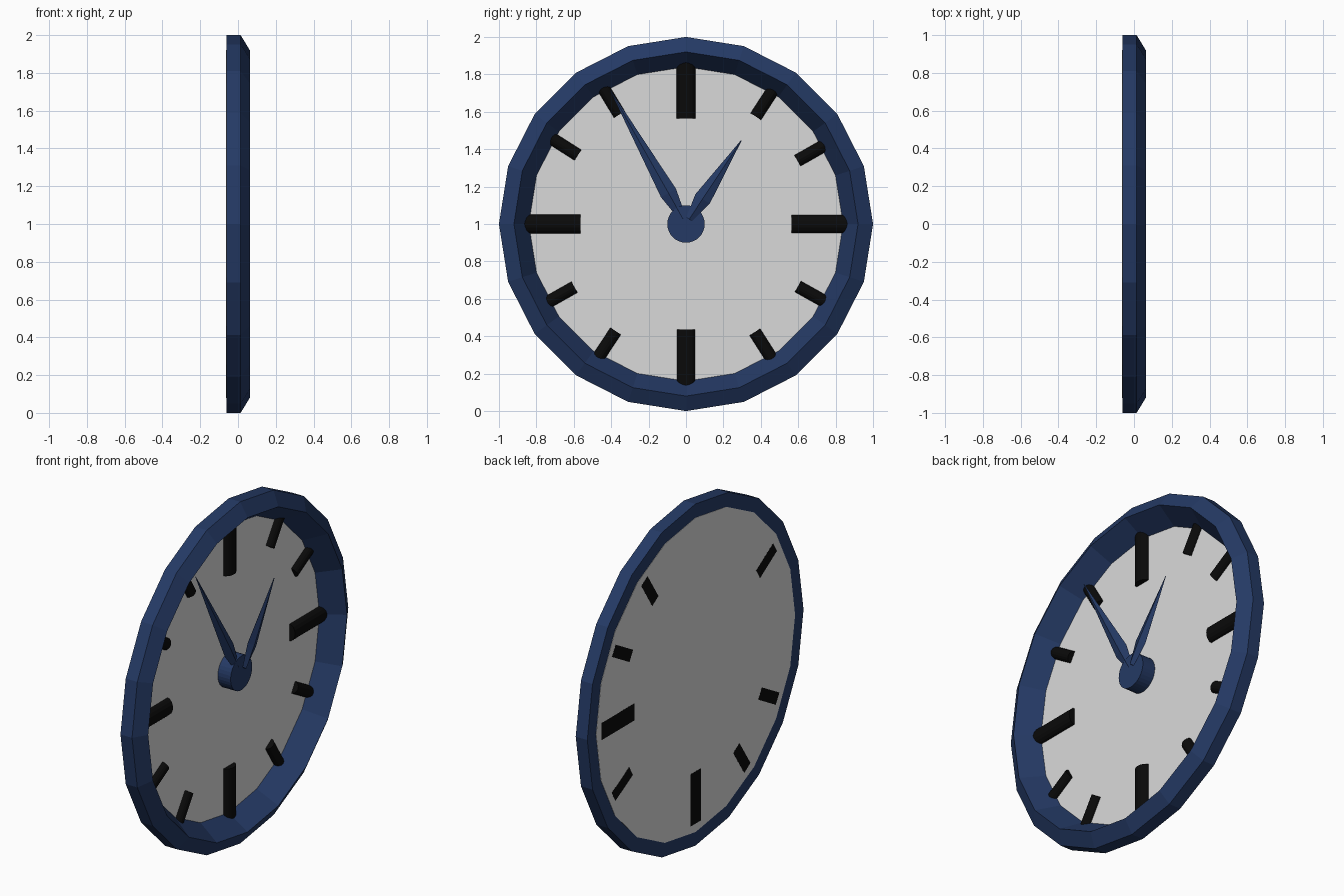
import bpy
import math
from math import sin, cos, pi, radians

if "Cube" in bpy.data.objects:
    bpy.data.objects.remove(bpy.data.objects["Cube"])


def material(name, rgb):
    m = bpy.data.materials.new(name)
    m.diffuse_color = (*rgb, 1)
    m.use_nodes = True
    m.node_tree.nodes["Principled BSDF"].inputs["Base Color"].default_value = m.diffuse_color
    return m


NAVY = material("navy blue", (0.018, 0.042, 0.13))
PALE = material("pale grey", (0.7, 0.7, 0.7))
BLACK = material("black", (0.003, 0.003, 0.003))


def place(r, side, x, angle):
    """Point at distance r along a clock angle (clockwise from 12), offset sideways."""
    a = radians(angle)
    return (x, r * sin(a) + side * cos(a), 1 + r * cos(a) - side * sin(a))


def build(name, verts, faces, mat):
    me = bpy.data.meshes.new(name)
    me.from_pydata(verts, [], faces)
    me.materials.append(mat)
    ob = bpy.data.objects.new(name, me)
    bpy.context.collection.objects.link(ob)
    # consistent outward normals
    import bmesh
    bm = bmesh.new()
    bm.from_mesh(me)
    bmesh.ops.recalc_face_normals(bm, faces=bm.faces)
    bm.to_mesh(me)
    bm.free()
    return ob


def loft(name, sections, mat, cap=True, closed=False):
    """Bridge equal-sized vertex loops."""
    n, m = len(sections[0]), len(sections)
    verts = [p for s in sections for p in s]
    faces = []
    for i in range(m if closed else m - 1):
        k = (i + 1) % m
        for j in range(n):
            l = (j + 1) % n
            faces.append((i * n + j, i * n + l, k * n + l, k * n + j))
    if cap and not closed:
        faces += [tuple(range(n)), tuple(range((m - 1) * n, m * n))]
    return build(name, verts, faces, mat)


def circle(r, x, n):
    return [place(r, 0, x, 360 * i / n) for i in range(n)]


# Bevelled outer ring, 20 sides
profile = [(-0.061, 1.0), (0.014, 1.0), (0.0625, 0.92), (-0.061, 0.84)]
loft("rim", [circle(r, x, 20) for x, r in profile], NAVY, closed=True)

# Thin dial plate closing the back
loft("dial", [circle(0.92, -0.0625, 20), circle(0.92, -0.0605, 20)], PALE)

# Hour markers: half-round bars, four large and eight small
ANGLES = [0, 33, 60.4, 90, 119.2, 147.5, 180, 213.3, 240.5, 270, 302.5, 328.7]
for i, ang in enumerate(ANGLES):
    big = i % 3 == 0
    half, start, high = (0.05, 0.565, 0.037) if big else (0.034, 0.685, 0.033)
    base = -0.062 if i in (0, 5, 9, 11) else -0.063
    arc = [(half * cos(pi * k / 8), base + high * sin(pi * k / 8)) for k in range(9)]
    ends = [[place(r, s, x, ang) for s, x in arc] for r in (start, 0.87)]
    loft(f"hour_marker_{i}", ends, BLACK)

# Centre hub
loft("hub", [circle(0.1, -0.062, 32), circle(0.1, 0.022, 32)], NAVY)


# Hands: tapered kites with a diamond cross-section
def hand(name, angle, length, wide_at, x):
    stations = [(0.03, 0.018, 0.015), (wide_at, 0.046, 0.016), (length, 0.002, 0.002)]
    loft(name, [[place(r, w, x, angle), place(r, 0, x + t, angle),
                 place(r, -w, x, angle), place(r, 0, x - t, angle)]
                for r, w, t in stations], NAVY)


hand("minute_hand", -29.5, 0.82, 0.19, 0.008)
hand("hour_hand", 33.5, 0.535, 0.16, 0.028)
